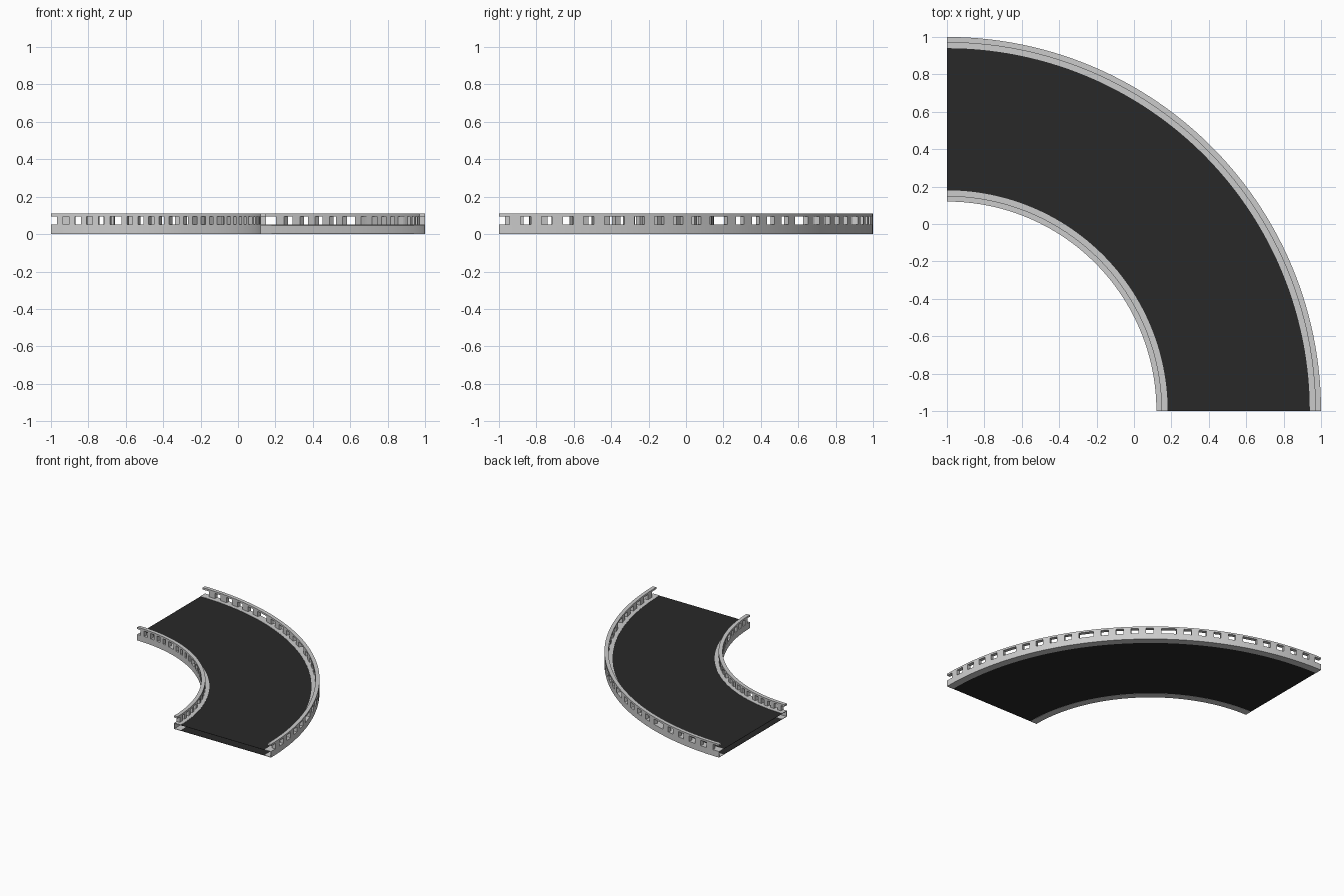
import bpy, bmesh, math

if "Cube" in bpy.data.objects:
    bpy.data.objects.remove(bpy.data.objects["Cube"])

CX = CY = -1.0             # centre of the quarter turn
MODULES, SLOTS = 5, 11     # guard modules, alternating window / post slots
N = MODULES * SLOTS
STEP = math.pi / 2 / N
Z_DECK, Z_WIN, Z_TOP = 0.05, 0.094, 0.109


def sweep(bm, profile, i0, i1, closed, sub=1):
    """Revolve an (r, z) profile from slot i0 to slot i1 around the turn centre."""
    rings = []
    count = (i1 - i0) * sub
    for k in range(count + 1):
        a = (i0 + k / sub) * STEP
        rings.append([bm.verts.new((CX + r * math.cos(a), CY + r * math.sin(a), z))
                      for r, z in profile])
    n = len(profile)
    for a, b in zip(rings, rings[1:]):
        for j in range(n if closed else n - 1):
            q = (j + 1) % n
            bm.faces.new((a[j], a[q], b[q], b[j]))
    if closed:
        bm.faces.new(rings[0])
        bm.faces.new(rings[-1][::-1])


def finish(bm, name, mat=None):
    bmesh.ops.recalc_face_normals(bm, faces=bm.faces)
    me = bpy.data.meshes.new(name)
    bm.to_mesh(me)
    bm.free()
    ob = bpy.data.objects.new(name, me)
    bpy.context.collection.objects.link(ob)
    if mat:
        me.materials.append(mat)
    bpy.context.view_layer.objects.active = ob
    ob.select_set(True)
    bpy.ops.object.shade_smooth_by_angle(angle=math.radians(30))
    ob.select_set(False)
    return ob


def rect(r0, r1, z0, z1):
    return [(r0, z0), (r1, z0), (r1, z1), (r0, z1)]


def rail(side, r_face, d):
    """Side rail: outer face at r_face, d = +1/-1 direction towards the belt."""
    t = 0.004
    r_lip, r_in, r_back = r_face + d * 0.06, r_face + d * t, r_face + d * 0.03
    # channel open towards the belt
    bm = bmesh.new()
    sweep(bm, [(r_lip, 0), (r_face, 0), (r_face, Z_DECK), (r_lip, Z_DECK),
               (r_lip, Z_DECK - t), (r_in, Z_DECK - t), (r_in, t), (r_lip, t)],
          0, N, True)
    finish(bm, side + "_rail_channel")
    # top bar
    bm = bmesh.new()
    sweep(bm, rect(r_face, r_back, Z_WIN, Z_TOP), 0, N, True)
    finish(bm, side + "_guard_bar")
    # posts: every second slot; modules begin and end with a window
    bm = bmesh.new()
    for m in range(MODULES):
        for s in range(1, SLOTS, 2):
            i = m * SLOTS + s
            sweep(bm, rect(r_face, r_back, Z_DECK, Z_WIN), i, i + 1, True)
    finish(bm, side + "_guard_posts")


rail("outer", 2.0, -1)
rail("inner", 1.12, 1)

# belt: upper and lower runs, open at both ends
black = bpy.data.materials.new("belt_black")
black.diffuse_color = (0.022, 0.022, 0.022, 1)
black.use_nodes = True
black.node_tree.nodes["Principled BSDF"].inputs["Base Color"].default_value = black.diffuse_color
for name, z in (("belt_upper_run", Z_DECK - 0.004), ("belt_lower_run", 0.001)):
    bm = bmesh.new()
    sweep(bm, rect(1.18, 1.94, z, z + 0.002), 0, N, True)
    finish(bm, name, black)
